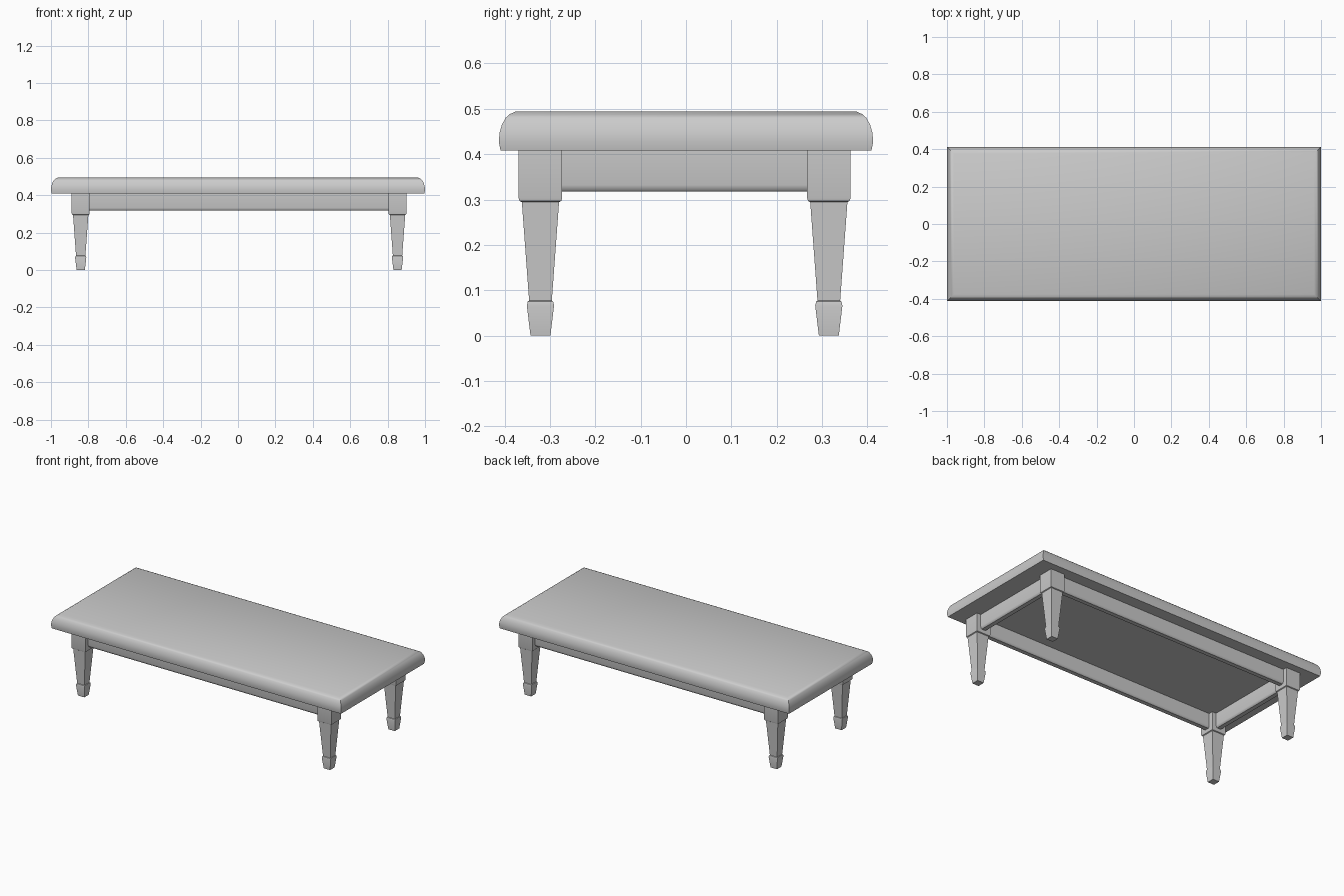
import bpy
import bmesh
import math

if "Cube" in bpy.data.objects:
    bpy.data.objects.remove(bpy.data.objects["Cube"])


def finish(bm, name, angle=35):
    bmesh.ops.recalc_face_normals(bm, faces=bm.faces)
    mesh = bpy.data.meshes.new(name)
    bm.to_mesh(mesh)
    bm.free()
    obj = bpy.data.objects.new(name, mesh)
    bpy.context.collection.objects.link(obj)
    bpy.ops.object.select_all(action='DESELECT')
    obj.select_set(True)
    bpy.context.view_layer.objects.active = obj
    bpy.ops.object.shade_smooth_by_angle(angle=math.radians(angle))
    return obj


def stacked(name, cx, cy, sections, angle=35):
    """Skin rectangular sections (half x, half y, z) from bottom to top."""
    bm = bmesh.new()
    rings = []
    for hx, hy, z in sections:
        rings.append([bm.verts.new((cx + sx * hx, cy + sy * hy, z))
                      for sx, sy in ((-1, -1), (1, -1), (1, 1), (-1, 1))])
    for a, b in zip(rings, rings[1:]):
        for i in range(4):
            j = (i + 1) % 4
            bm.faces.new((a[i], a[j], b[j], b[i]))
    bm.faces.new(rings[0][::-1])
    bm.faces.new(rings[-1])
    return finish(bm, name, angle)


# Tabletop with rounded, mitred edge
edge = [(.004, .408), (0, .428), (.002, .448), (.007, .465),
        (.015, .480), (.024, .488), (.037, .494)]
stacked("tabletop", 0, 0, [(1 - d, .413 - d, z) for d, z in edge])

# Tapered square legs with block heads and flared feet
LX, LY = .847, .318
OX, OY = .006, -.003
leg = [(.022, 0), (.030, .066), (.028, .075), (.025, .077),
       (.041, .294), (.046, .297), (.048, .303), (.048, .41)]
for sx, side in ((-1, "left"), (1, "right")):
    for sy, end in ((-1, "front"), (1, "back")):
        stacked(f"{end}_{side}_leg", OX + sx * LX, OY + sy * LY,
                [(h, h, z) for h, z in leg], 25)

# Apron rails with softened lower edges
T = .021
rail = [(.008, .318), (.003, .322), (0, .332), (0, .41)]
for sy, name in ((-1, "front_apron"), (1, "back_apron")):
    stacked(name, 0, OY + sy * LY, [(.805, T - d, z) for d, z in rail])
for sx, name in ((-1, "left_apron"), (1, "right_apron")):
    stacked(name, OX + sx * LX, OY, [(T - d, .28, z) for d, z in rail])
